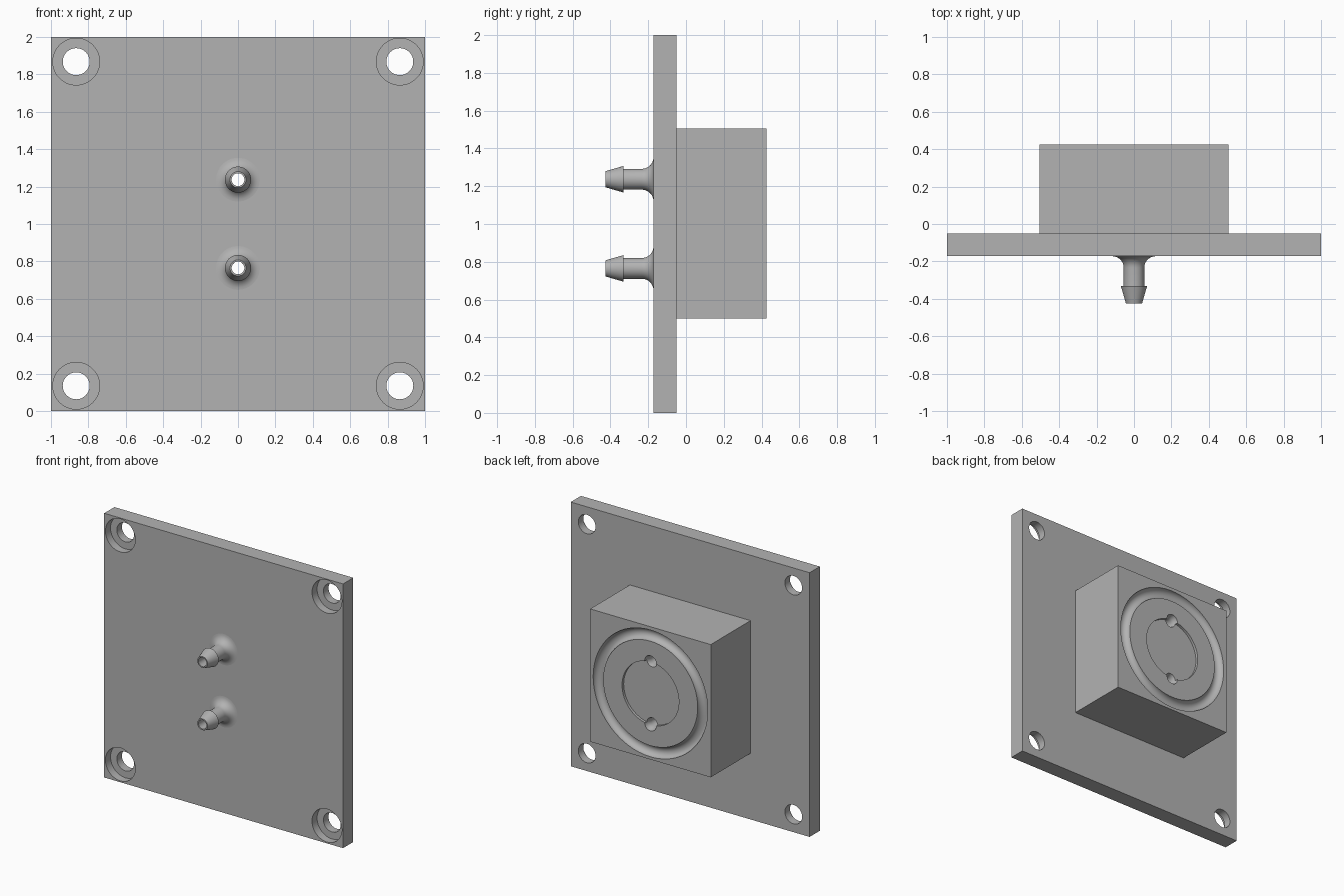
import bpy, bmesh, math
from mathutils import Matrix

cube = bpy.data.objects.get("Cube")
if cube:
    bpy.data.objects.remove(cube, do_unlink=True)

grey = bpy.data.materials.new("plain grey")
grey.use_nodes = True
colour = (0.45, 0.45, 0.45, 1)
grey.diffuse_color = colour
grey.node_tree.nodes["Principled BSDF"].inputs["Base Color"].default_value = colour

FRONT, SEAM, BACK, TIP = -0.172, -0.05, 0.425, -0.425
BORE = 0.034
PORTS = (0.765, 1.237)


def finish(bm, name):
    bmesh.ops.recalc_face_normals(bm, faces=bm.faces)
    mesh = bpy.data.meshes.new(name)
    bm.to_mesh(mesh)
    bm.free()
    mesh.materials.append(grey)
    obj = bpy.data.objects.new(name, mesh)
    bpy.context.collection.objects.link(obj)
    return obj


def box(name, width, y0, y1, z0, z1):
    bm = bmesh.new()
    bmesh.ops.create_cube(bm, size=1)
    bmesh.ops.scale(bm, vec=(width, y1 - y0, z1 - z0), verts=bm.verts)
    bmesh.ops.translate(bm, vec=(0, (y0 + y1) / 2, (z0 + z1) / 2), verts=bm.verts)
    return finish(bm, name)


def lathe(name, profile, x, z, closed=False, steps=48):
    """Turn a (radius, y) profile about the y axis."""
    bm = bmesh.new()
    verts = [bm.verts.new((r, y, 0)) for r, y in profile]
    edges = [bm.edges.new(pair) for pair in zip(verts, verts[1:])]
    if closed:
        edges.append(bm.edges.new((verts[-1], verts[0])))
    bmesh.ops.spin(bm, geom=verts + edges, cent=(0, 0, 0), axis=(0, 1, 0),
                   angle=math.tau, steps=steps)
    bmesh.ops.remove_doubles(bm, verts=bm.verts, dist=1e-5)
    bmesh.ops.transform(bm, matrix=Matrix.Translation((x, 0, z)), verts=bm.verts)
    return finish(bm, name)


def combine(target, tool, operation):
    mod = target.modifiers.new(tool.name, 'BOOLEAN')
    mod.operation = operation
    mod.solver = 'EXACT'
    mod.object = tool
    tool.hide_render = True
    helpers.append(tool)


def smooth(obj):
    bpy.ops.object.select_all(action='DESELECT')
    obj.select_set(True)
    bpy.context.view_layer.objects.active = obj
    bpy.ops.object.shade_smooth_by_angle(angle=math.radians(30))


# Square plate with the block behind it
helpers = []
body = box("plate_and_block", 2, FRONT, SEAM, 0, 2)
combine(body, box("block", 1.01, SEAM - 0.05, BACK, 0.5, 1.505), 'UNION')

# Counterbored corner holes
step = (FRONT + SEAM) / 2
hole = [(0, -0.3), (0.125, -0.3), (0.125, step), (0.072, step), (0.072, 0.1), (0, 0.1)]
for x in (-0.865, 0.865):
    for z in (0.135, 1.868):
        combine(body, lathe("corner_hole_cutter", hole, x, z), 'DIFFERENCE')

# Round-bottomed ring groove and shallow disc recess in the back face
groove = [(0.4375 + 0.0425 * math.cos(a), BACK + 0.0425 * math.sin(a))
          for a in (math.tau * (i + 0.5) / 24 for i in range(24))]
combine(body, lathe("groove_cutter", groove, 0, 1, True, 96), 'DIFFERENCE')
recess = [(0, BACK - 0.02), (0.238, BACK - 0.02), (0.238, 0.5), (0, 0.5)]
combine(body, lathe("recess_cutter", recess, 0, 1, steps=96), 'DIFFERENCE')

# Fluid bores, flared where they meet the recess rim
bore = [(0, -0.3), (BORE, -0.3), (BORE, 0.37), (0.039, 0.395), (0.048, 0.415), (0.052, 0.5), (0, 0.5)]
for z in PORTS:
    combine(body, lathe("bore_cutter", bore, 0, z, steps=32), 'DIFFERENCE')

# Bake the cuts and drop the cutters
graph = bpy.context.evaluated_depsgraph_get()
baked = bpy.data.meshes.new_from_object(body.evaluated_get(graph))
body.modifiers.clear()
body.data = baked
baked.materials.clear()
baked.materials.append(grey)
for poly in baked.polygons:
    poly.material_index = 0
for tool in helpers:
    bpy.data.objects.remove(tool, do_unlink=True)
smooth(body)

# Hose barbs with a filleted root and a hollow core
stem, fillet = 0.055, 0.062
barb = [(BORE, FRONT), (BORE, TIP), (0.043, TIP), (0.07, -0.332), (stem, -0.332)]
for i in range(9):
    a = math.pi / 2 * i / 8
    barb.append((stem + fillet * (1 - math.cos(a)), FRONT - fillet * (1 - math.sin(a))))
for name, z in zip(("lower_hose_barb", "upper_hose_barb"), PORTS):
    smooth(lathe(name, barb, 0, z))
